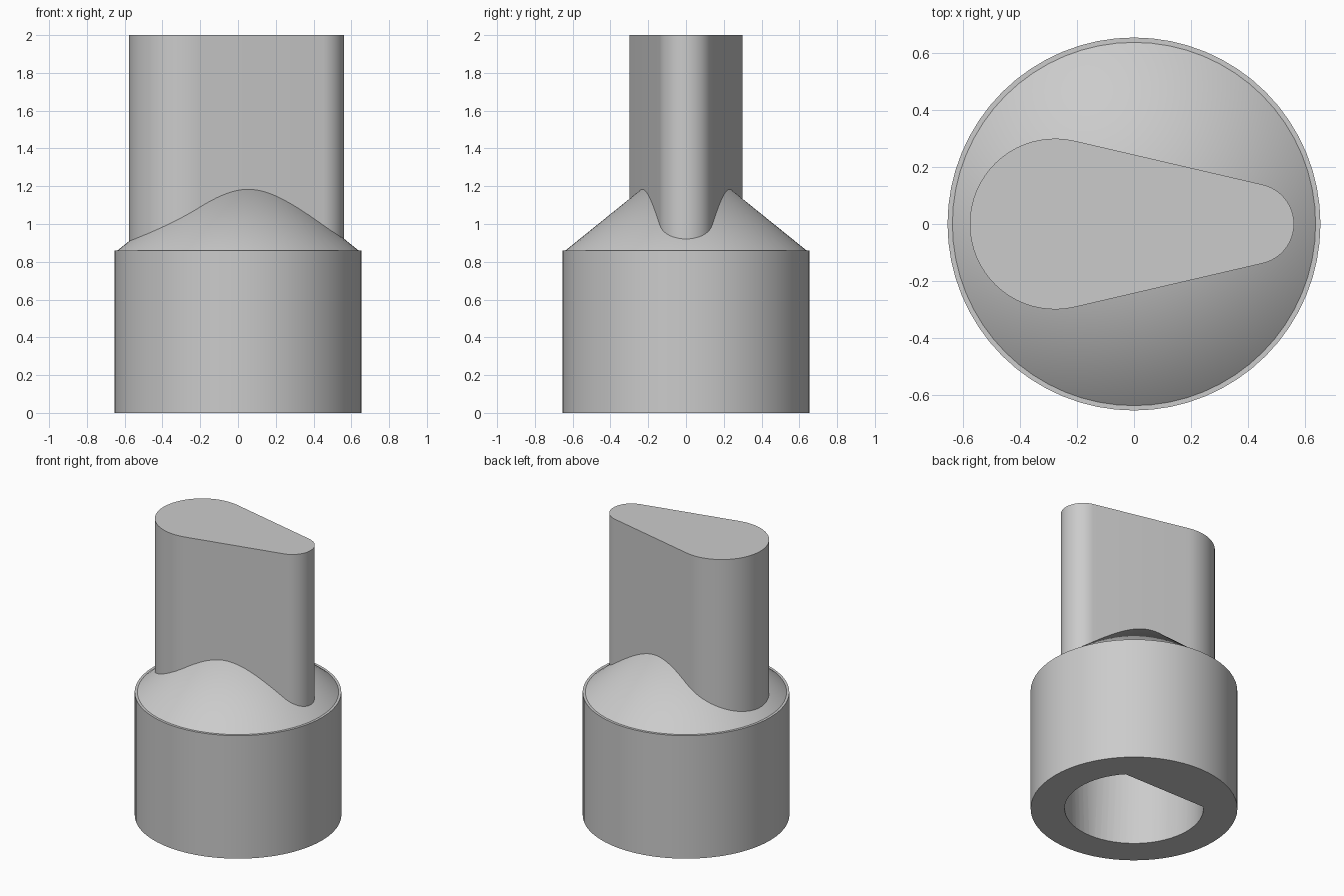
import bpy, bmesh
from math import sin, cos, pi, acos, asin, radians

if "Cube" in bpy.data.objects:
    bpy.data.objects.remove(bpy.data.objects["Cube"], do_unlink=True)

grey = bpy.data.materials.new("plain_grey")
grey.use_nodes = True
colour = (0.6, 0.6, 0.6, 1)
grey.diffuse_color = colour
grey.node_tree.nodes["Principled BSDF"].inputs["Base Color"].default_value = colour


def arc(cx, radius, start, end, steps):
    """Points on an arc centred on the x axis."""
    angles = [start + (end - start) * i / steps for i in range(steps + 1)]
    return [(cx + radius * cos(a), radius * sin(a)) for a in angles]


def make_object(name, bm):
    bmesh.ops.recalc_face_normals(bm, faces=bm.faces[:])
    mesh = bpy.data.meshes.new(name)
    bm.to_mesh(mesh)
    bm.free()
    mesh.materials.append(grey)
    obj = bpy.data.objects.new(name, mesh)
    bpy.context.collection.objects.link(obj)
    return obj


def prism(name, outline, z0, z1):
    """Extrude a flat outline from z0 up to z1."""
    bm = bmesh.new()
    base = bm.faces.new([bm.verts.new((x, y, z0)) for x, y in outline])
    top = bmesh.ops.extrude_face_region(bm, geom=[base], use_keep_orig=True)
    verts = [v for v in top["geom"] if isinstance(v, bmesh.types.BMVert)]
    bmesh.ops.translate(bm, verts=verts, vec=(0, 0, z1 - z0))
    return make_object(name, bm)


def lathe(name, profile, steps):
    """Spin a radius/height profile, which starts and ends on the z axis."""
    bm = bmesh.new()
    verts = [bm.verts.new((r, 0, z)) for r, z in profile]
    edges = [bm.edges.new(pair) for pair in zip(verts, verts[1:])]
    bmesh.ops.spin(bm, geom=verts + edges, cent=(0, 0, 0), axis=(0, 0, 1),
                   angle=2 * pi, steps=steps, use_merge=True)
    bmesh.ops.remove_doubles(bm, verts=bm.verts[:], dist=0.0001)
    return make_object(name, bm)


def activate(obj):
    bpy.ops.object.select_all(action='DESELECT')
    obj.select_set(True)
    bpy.context.view_layer.objects.active = obj


# Round base with a narrow rim and a conical shoulder
base_height = 0.86
base = lathe("knob_base", [(0, 0), (0.655, 0), (0.655, base_height),
                           (0.638, base_height), (0, 1.375)], 64)

# D-shaped shaft hole with its flat towards the back
hole_radius, flat_y = 0.44, 0.30
flat_angle = asin(flat_y / hole_radius)
cutter = prism("shaft_hole_cutter",
               arc(0, hole_radius, pi - flat_angle, 2 * pi + flat_angle, 48),
               -0.1, base_height)
cutter.hide_render = True
cut = base.modifiers.new("shaft_hole", 'BOOLEAN')
cut.operation = 'DIFFERENCE'
cut.solver = 'EXACT'
cut.object = cutter
activate(base)
bpy.ops.object.modifier_apply(modifier=cut.name)
bpy.data.objects.remove(cutter, do_unlink=True)

# Tapered grip: two round ends joined by tangent flats
big_x, big_r = -0.277, 0.30
small_x, small_r = 0.42, 0.142
tangent = acos((big_r - small_r) / (small_x - big_x))
outline = (arc(small_x, small_r, -tangent, tangent, 24)
           + arc(big_x, big_r, tangent, 2 * pi - tangent, 36))
grip = prism("knob_grip", outline, 0.88, 2.0)

for part in (base, grip):
    activate(part)
    bpy.ops.object.shade_smooth_by_angle(angle=radians(30))
